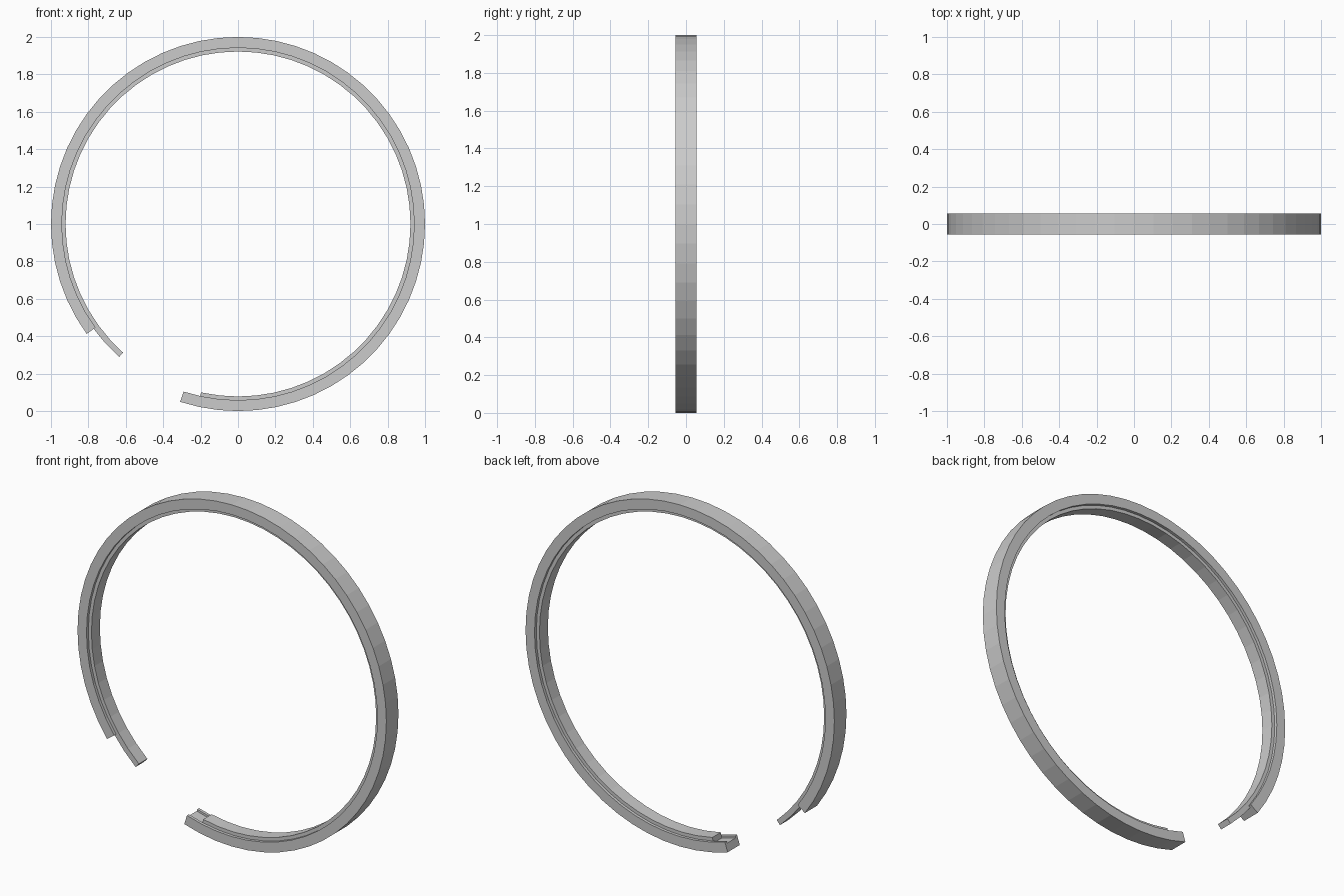
import bpy, math

if "Cube" in bpy.data.objects:
    bpy.data.objects.remove(bpy.data.objects["Cube"])


def sweep(name, profile, start, end, step=6):
    """Sweep a closed (radius, y) profile around the ring centre, flat capped ends."""
    cuts = [a for a in range(-180, 361, step) if start + 0.5 < a < end - 0.5]
    angles = [start] + cuts + [end]
    n = len(profile)
    verts, faces = [], []
    for a in angles:
        c, s = math.cos(math.radians(a)), math.sin(math.radians(a))
        verts += [(r * c, y, 1 + r * s) for r, y in profile]
    for i in range(len(angles) - 1):
        for j in range(n):
            k = (j + 1) % n
            faces.append((i * n + j, i * n + k, (i + 1) * n + k, (i + 1) * n + j))
    faces.append(tuple(range(n))[::-1])
    faces.append(tuple(range((len(angles) - 1) * n, len(angles) * n)))
    mesh = bpy.data.meshes.new(name)
    mesh.from_pydata(verts, [], faces)
    obj = bpy.data.objects.new(name, mesh)
    bpy.context.collection.objects.link(obj)
    # consistent outward normals
    bpy.context.view_layer.objects.active = obj
    obj.select_set(True)
    bpy.ops.object.mode_set(mode='EDIT')
    bpy.ops.mesh.select_all(action='SELECT')
    bpy.ops.mesh.normals_make_consistent(inside=False)
    bpy.ops.object.mode_set(mode='OBJECT')
    obj.select_set(False)
    return obj


W, G = 0.056, 0.039           # half width of the ring and of its groove
R_OUT, R_LIP, R_FLOOR, R_IN = 1.0, 0.942, 0.954, 0.922

# outer ring: channel section, groove open towards the centre
sweep("outer_channel_ring",
      [(R_OUT, -W), (R_OUT, W), (R_LIP, W), (R_LIP, G),
       (R_FLOOR, G), (R_FLOOR, -G), (R_LIP, -G), (R_LIP, -W)], -108, 216)

# inner ring: narrow strip seated in the groove, shifted along it
sweep("inner_strip_ring",
      [(R_FLOOR, -G), (R_FLOOR, G), (R_IN, G), (R_IN, -G)], -102.4, 228.2)
